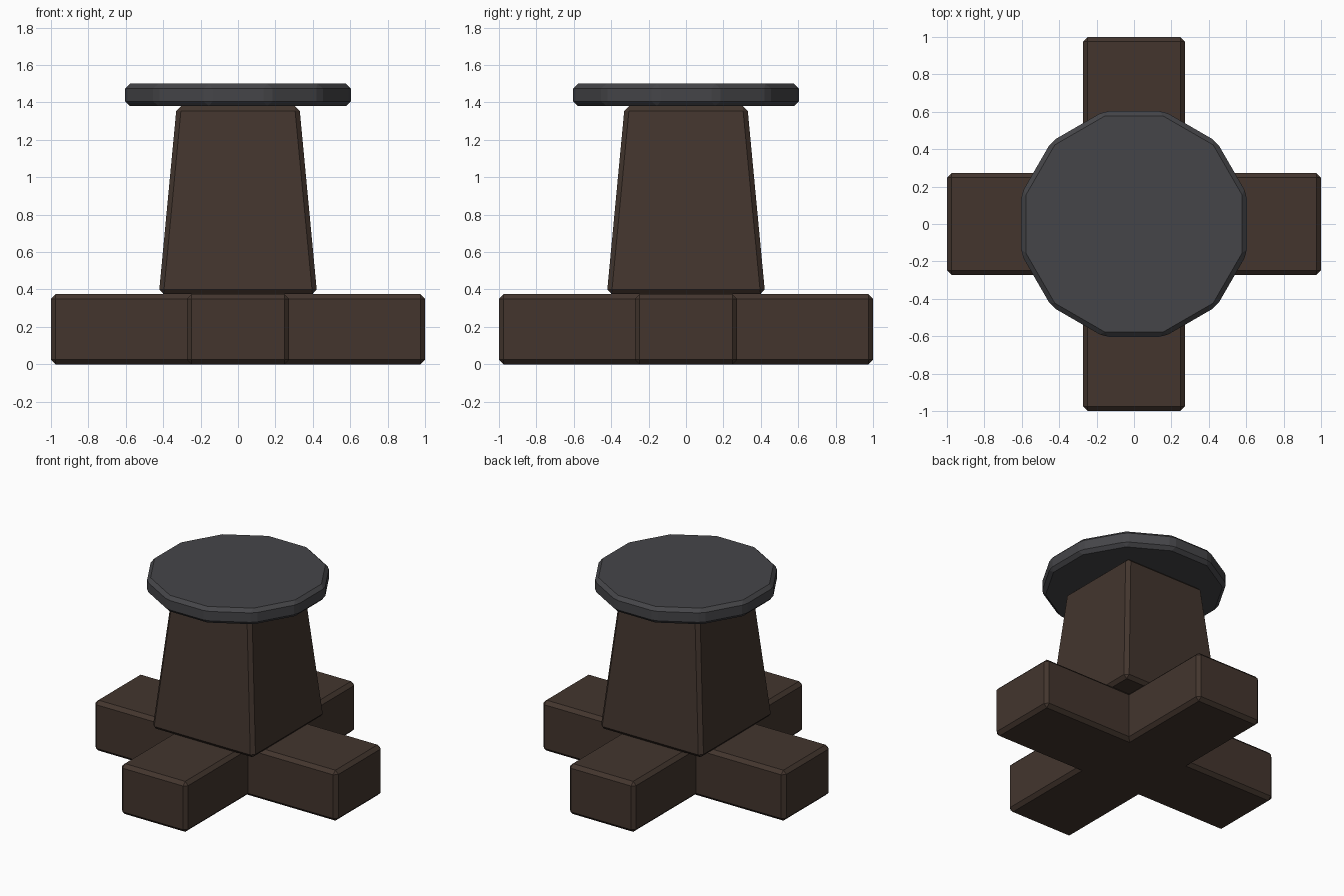
import bpy, bmesh, math

if "Cube" in bpy.data.objects:
    bpy.data.objects.remove(bpy.data.objects["Cube"])

BEVEL = 0.025


def material(name, rgb):
    m = bpy.data.materials.new(name)
    m.diffuse_color = (*rgb, 1)
    m.use_nodes = True
    m.node_tree.nodes["Principled BSDF"].inputs["Base Color"].default_value = m.diffuse_color
    return m


brown = material("dark brown wood", (0.056, 0.036, 0.027))
grey = material("dark grey metal", (0.060, 0.060, 0.066))


def prism(name, outline, z0, z1, mat, top_scale=1.0):
    """Extrude an outline upwards with optional taper, then chamfer its convex edges."""
    bm = bmesh.new()
    face = bm.faces.new([bm.verts.new((x, y, z0)) for x, y in outline])
    ext = bmesh.ops.extrude_face_region(bm, geom=[face])
    for v in ext["geom"]:
        if isinstance(v, bmesh.types.BMVert):
            v.co = (v.co.x * top_scale, v.co.y * top_scale, z1)
    bmesh.ops.recalc_face_normals(bm, faces=bm.faces)
    edges = [e for e in bm.edges if e.calc_face_angle_signed() > 0.1]
    bmesh.ops.bevel(bm, geom=edges, offset=BEVEL, offset_type='OFFSET',
                    segments=1, affect='EDGES', clamp_overlap=True)
    bmesh.ops.recalc_face_normals(bm, faces=bm.faces)
    mesh = bpy.data.meshes.new(name)
    bm.to_mesh(mesh)
    bm.free()
    mesh.materials.append(mat)
    obj = bpy.data.objects.new(name, mesh)
    bpy.context.collection.objects.link(obj)
    return obj


def ngon(n, apothem):
    r = apothem / math.cos(math.pi / n)
    return [(r * math.cos((i + 0.5) * math.tau / n),
             r * math.sin((i + 0.5) * math.tau / n)) for i in range(n)]


# Cross-shaped foot: one arm's three corners turned four times
W = 0.273
cross = []
for k in range(4):
    c, s = round(math.cos(k * math.pi / 2)), round(math.sin(k * math.pi / 2))
    cross += [(x * c - y * s, x * s + y * c) for x, y in ((1, -W), (1, W), (W, W))]
prism("cross_foot", cross, 0, 0.375, brown)

# Tapered square column
prism("column", ngon(4, 0.423), 0.375, 1.38, brown, top_scale=0.328 / 0.423)

# Twelve-sided top plate
prism("round_top", ngon(12, 0.603), 1.38, 1.5, grey)
